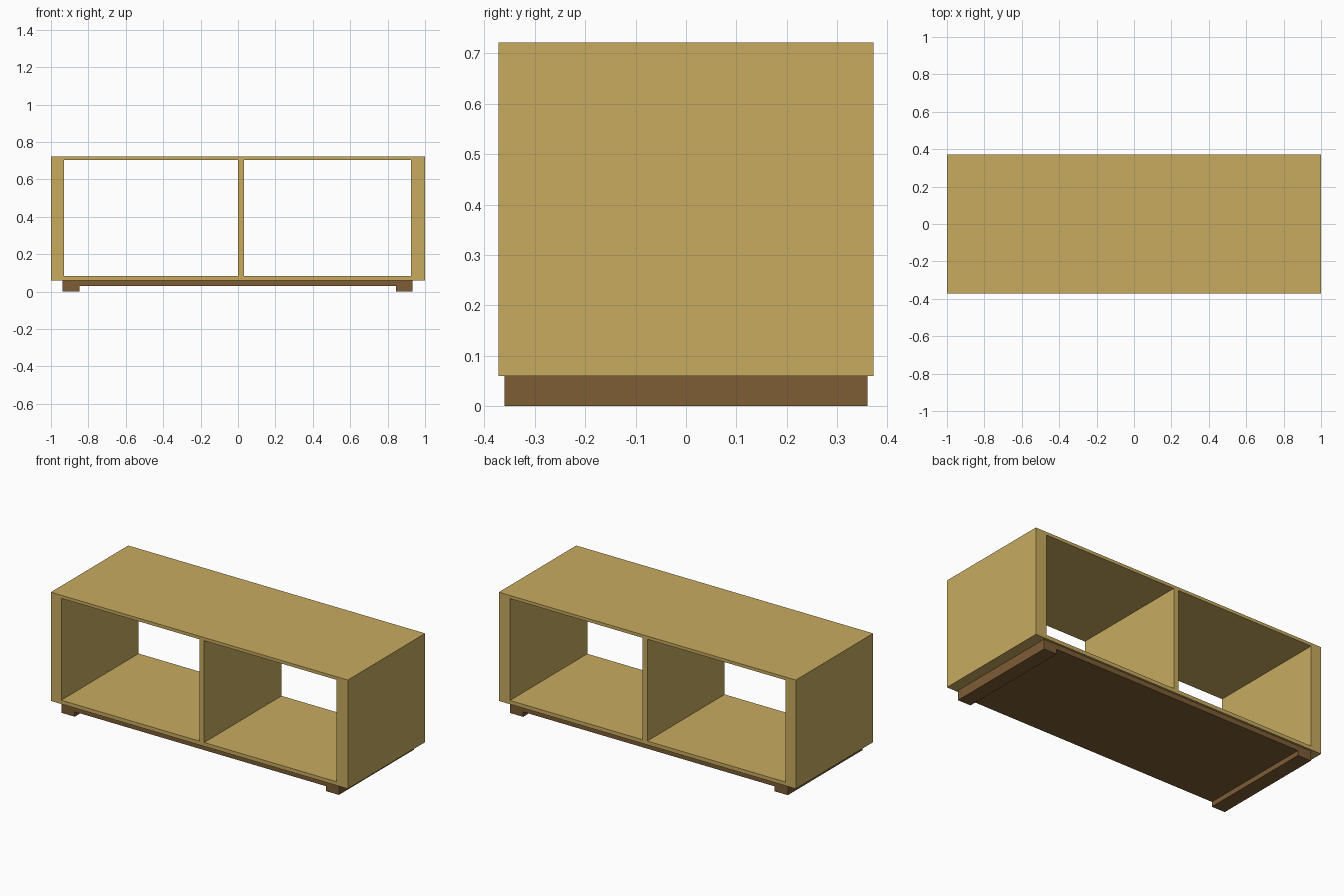
import bpy

if "Cube" in bpy.data.objects:
    bpy.data.objects.remove(bpy.data.objects["Cube"])


def make_material(name, color):
    mat = bpy.data.materials.new(name)
    mat.diffuse_color = color
    mat.use_nodes = True
    mat.node_tree.nodes["Principled BSDF"].inputs["Base Color"].default_value = mat.diffuse_color
    return mat


def box(name, x, y, z, mat=None):
    """Box spanning the given (min, max) ranges."""
    spans = (x, y, z)
    bpy.ops.mesh.primitive_cube_add(size=1, location=[(a + b) / 2 for a, b in spans])
    obj = bpy.context.object
    obj.name = obj.data.name = name
    obj.scale = [b - a for a, b in spans]
    bpy.ops.object.transform_apply(location=False, rotation=False, scale=True)
    if mat:
        obj.data.materials.append(mat)
    return obj


light_wood = make_material("light_wood", (0.578, 0.407, 0.117, 1))
dark_wood = make_material("dark_wood", (0.205, 0.109, 0.036, 1))

# Cabinet shell: one solid with two open compartments cut straight through
cabinet = box("cabinet_shell", (-1, 1), (-0.372, 0.372), (0.06, 0.722), light_wood)
for x in ((-0.93, 0.0), (0.033, 0.925)):
    cutter = box("compartment_cutter", x, (-0.6, 0.6), (0.083, 0.703))
    cutter.hide_render = True
    bpy.context.view_layer.objects.active = cabinet
    mod = cabinet.modifiers.new("compartment", 'BOOLEAN')
    mod.operation = 'DIFFERENCE'
    mod.solver = 'EXACT'
    mod.object = cutter
    bpy.ops.object.modifier_apply(modifier=mod.name)
    bpy.data.objects.remove(cutter)

# Runner feet along the depth at both ends
for side, x in (("left", (-0.938, -0.848)), ("right", (0.845, 0.932))):
    box(side + "_foot", x, (-0.36, 0.36), (0, 0.06), dark_wood)

# Base panel between the feet
box("base_panel", (-0.848, 0.845), (-0.36, 0.36), (0.03, 0.06), dark_wood)
